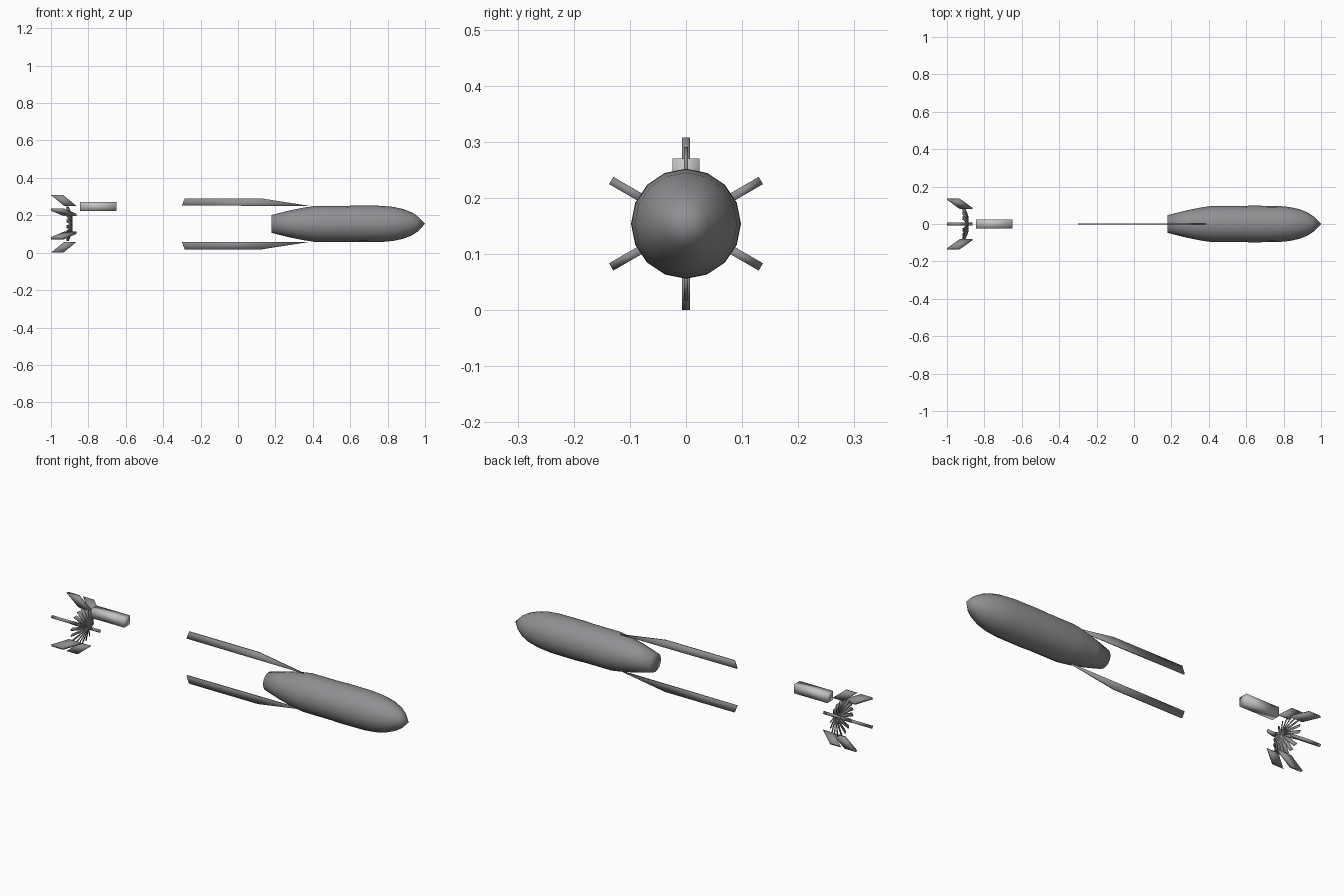
import bpy, bmesh, math
from mathutils import Matrix, Vector

cube = bpy.data.objects.get("Cube")
if cube:
    bpy.data.objects.remove(cube, do_unlink=True)

AXIS = 0.154  # height of the long axis


def material(name, colour):
    m = bpy.data.materials.new(name)
    m.use_nodes = True
    m.diffuse_color = (*colour, 1)
    m.node_tree.nodes["Principled BSDF"].inputs["Base Color"].default_value = (*colour, 1)
    return m


DARK = material("cool grey", (0.28, 0.28, 0.295))
LIGHT = material("light grey", (0.55, 0.55, 0.55))


def make(name, bm, mat):
    """Turn a bmesh built around the x axis into a smooth object on the model axis."""
    bmesh.ops.recalc_face_normals(bm, faces=bm.faces)
    mesh = bpy.data.meshes.new(name)
    bm.to_mesh(mesh)
    bm.free()
    mesh.materials.append(mat)
    mesh.shade_smooth()
    ob = bpy.data.objects.new(name, mesh)
    ob.location.z = AXIS
    bpy.context.collection.objects.link(ob)


def loft(bm, rings, close_end=True):
    """Skin a list of equal-length point rings and cap the ends."""
    loops = [[bm.verts.new(p) for p in ring] for ring in rings]
    n = len(loops[0])
    for a, b in zip(loops, loops[1:]):
        for i in range(n):
            j = (i + 1) % n
            bm.faces.new((a[i], a[j], b[j], b[i]))
    bm.faces.new(loops[0])
    if close_end:
        bm.faces.new(loops[-1])
    return loops[-1]


def plate(outline, thickness, angle):
    """Flat plate from an (x, radius) outline, turned about the x axis."""
    bm = bmesh.new()
    loft(bm, [[(x, y, r) for x, r in outline] for y in (-thickness / 2, thickness / 2)])
    bm.transform(Matrix.Rotation(angle, 4, 'X'))
    return bm


# Main body: sixteen-sided lathe with a pointed nose
profile = [(0.18, 0.048), (0.28, 0.073), (0.35, 0.087), (0.41, 0.096), (0.57, 0.096),
           (0.62, 0.098), (0.765, 0.097), (0.83, 0.091), (0.885, 0.079),
           (0.93, 0.061), (0.96, 0.041)]
SIDES = 16
bm = bmesh.new()
last = loft(bm, [[(x, r * math.cos(math.tau * i / SIDES), r * math.sin(math.tau * i / SIDES))
                  for i in range(SIDES)] for x, r in profile], close_end=False)
tip = bm.verts.new((1, 0, 0))
for i in range(SIDES):
    bm.faces.new((last[i], last[(i + 1) % SIDES], tip))
make("body", bm, DARK)

# Long thin strakes above and below the tail
strake = [(-0.3, 0.098), (-0.285, 0.137), (0.12, 0.137), (0.385, 0.096)]
for name, angle in (("upper_strake", 0), ("lower_strake", math.pi)):
    make(name, plate(strake, 0.007, angle), DARK)

# Small block between the fins and the strakes
bm = bmesh.new()
bmesh.ops.create_cube(bm, size=1)
bm.transform(Matrix.Translation((-0.747, 0, 0.093)) @ Matrix.Diagonal((0.195, 0.048, 0.047, 1)))
make("block", bm, LIGHT)

# Six swept tail fins
fin = [(-1, 0.154), (-0.935, 0.154), (-0.863, 0.096), (-0.93, 0.096)]
for i in range(6):
    make(f"tail_fin_{i + 1}", plate(fin, 0.015, math.tau * i / 6), DARK)

# Fan of slim petals, swept back towards the rim
PETALS = 18
bm = bmesh.new()
pitch = Vector((0.5, 0.866, 0))
normal = Vector((-0.866, 0.5, 0))
for i in range(PETALS):
    turn = Matrix.Rotation(math.tau * i / PETALS, 3, 'X')
    rings = []
    for x, r, half in ((-0.888, 0.006, 0.003), (-0.893, 0.045, 0.009), (-0.912, 0.092, 0.009)):
        centre = Vector((x, 0, r))
        rings.append([turn @ (centre + pitch * half * a + normal * 0.0025 * b)
                      for a, b in ((-1, -1), (1, -1), (1, 1), (-1, 1))])
    loft(bm, rings)
make("fan_petals", bm, DARK)
